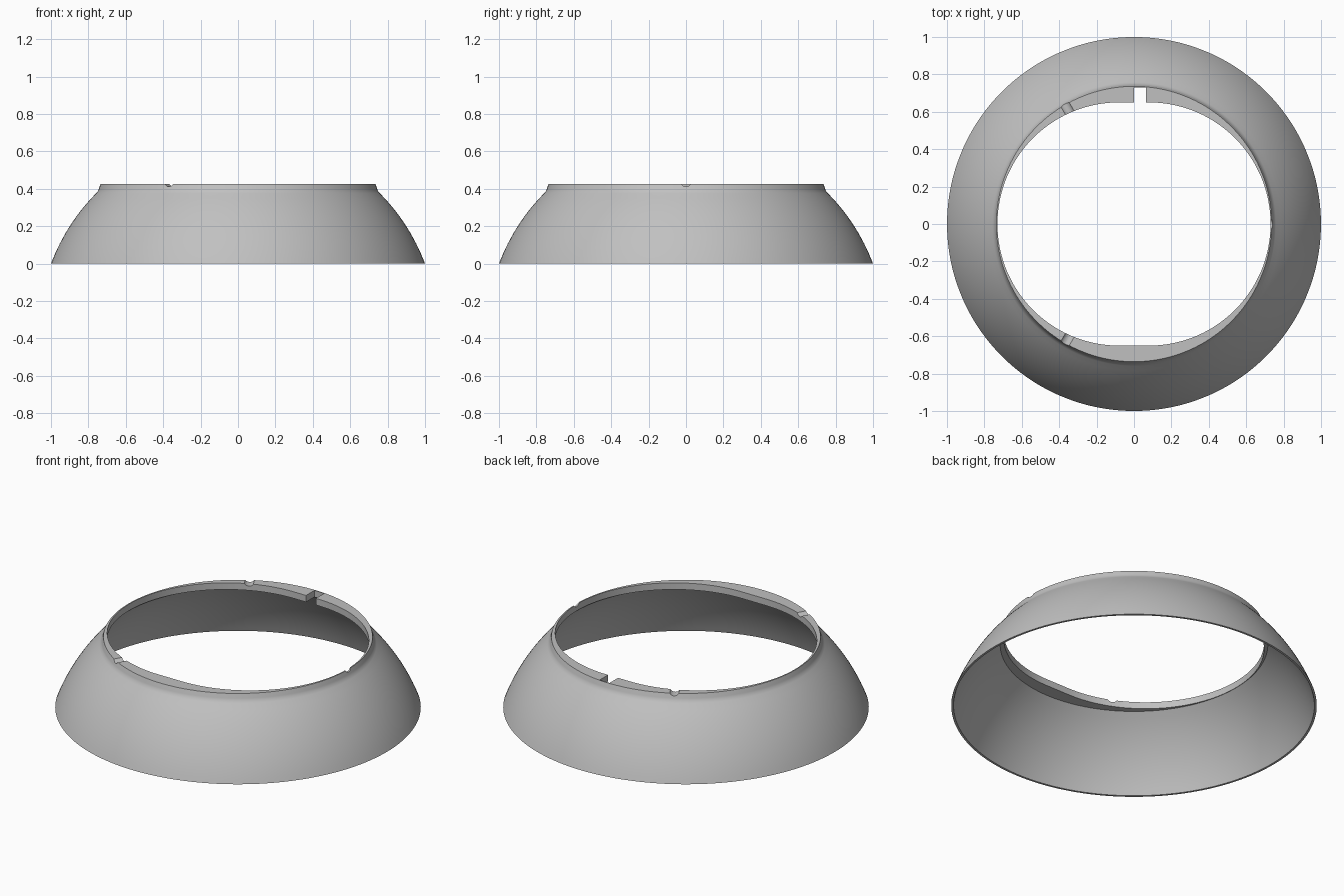
import bpy, bmesh, math
from mathutils import Matrix, Vector

cube = bpy.data.objects.get("Cube")
if cube:
    bpy.data.objects.remove(cube, do_unlink=True)

SEGMENTS = 192
ARC_STEPS = 14
CENTRE_Z = -0.376          # centre of the spherical shell
OUTER, INNER = 1.068, 1.056
TOP, LEDGE = 0.425, 0.385

grey = bpy.data.materials.new("warm_free_grey")
grey.name = "plain grey"
grey.use_nodes = True
colour = (0.53, 0.53, 0.53, 1)
grey.diffuse_color = colour
grey.node_tree.nodes["Principled BSDF"].inputs["Base Color"].default_value = colour


def shell_radius(z, sphere):
    return math.sqrt(sphere ** 2 - (z - CENTRE_Z) ** 2)


def opening_radius(angle, r=0.65, half=0.08):
    """Distance from the axis to a rounded slot opening."""
    c, s = abs(math.cos(angle)), abs(math.sin(angle))
    if s > 0 and r * c / s <= half:
        return r / s
    return half * c + math.sqrt(r ** 2 - (half * s) ** 2)


def make_object(name, bm):
    bmesh.ops.recalc_face_normals(bm, faces=bm.faces)
    mesh = bpy.data.meshes.new(name)
    bm.to_mesh(mesh)
    bm.free()
    mesh.materials.append(grey)
    obj = bpy.data.objects.new(name, mesh)
    bpy.context.collection.objects.link(obj)
    return obj


# Curved shell with neck and inward flange, swept around the axis
outside = [(shell_radius(z, OUTER), z) for z in
           (0.376 * i / ARC_STEPS for i in range(ARC_STEPS + 1))]
neck = [(0.748, 0.388), (0.744, 0.4), (0.736, TOP)]
inside = [(shell_radius(z, INNER), z) for z in
          (LEDGE * (1 - i / ARC_STEPS) for i in range(ARC_STEPS + 1))]

bm = bmesh.new()
columns = []
for k in range(SEGMENTS):
    a = math.tau * k / SEGMENTS
    hole = opening_radius(a)
    section = outside + neck + [(hole, TOP), (hole, LEDGE)] + inside
    columns.append([bm.verts.new((r * math.cos(a), r * math.sin(a), z))
                    for r, z in section])
for k, col in enumerate(columns):
    nxt = columns[(k + 1) % SEGMENTS]
    for i in range(len(col)):
        j = (i + 1) % len(col)
        bm.faces.new((col[i], nxt[i], nxt[j], col[j]))
shade = make_object("ring_shade", bm)

# Cutters: a square slot at the back and three radial grooves in the rim
cutters = []
bm = bmesh.new()
bmesh.ops.create_cube(bm, size=1, matrix=Matrix.Translation((0.032, 0.665, 0.42))
                      @ Matrix.Diagonal((0.066, 0.13, 0.09, 1)))
cutters.append(make_object("slot_cutter", bm))
for k in range(3):
    bm = bmesh.new()
    bmesh.ops.create_cone(
        bm, cap_ends=True, segments=24, radius1=0.03, radius2=0.03, depth=0.3,
        matrix=Matrix.Rotation(math.tau * k / 3, 4, "Z")
        @ Matrix.Translation(Vector((0.7, 0, TOP + 0.016)))
        @ Matrix.Rotation(math.pi / 2, 4, "Y"))
    cutters.append(make_object("groove_cutter", bm))

bpy.ops.object.select_all(action="DESELECT")
shade.select_set(True)
bpy.context.view_layer.objects.active = shade
for cutter in cutters:
    cutter.hide_render = True
    mod = shade.modifiers.new("cut", "BOOLEAN")
    mod.operation = "DIFFERENCE"
    mod.solver = "EXACT"
    mod.object = cutter
    bpy.ops.object.modifier_apply(modifier=mod.name)
    bpy.data.objects.remove(cutter, do_unlink=True)

bpy.ops.object.shade_smooth_by_angle(angle=math.radians(30))
